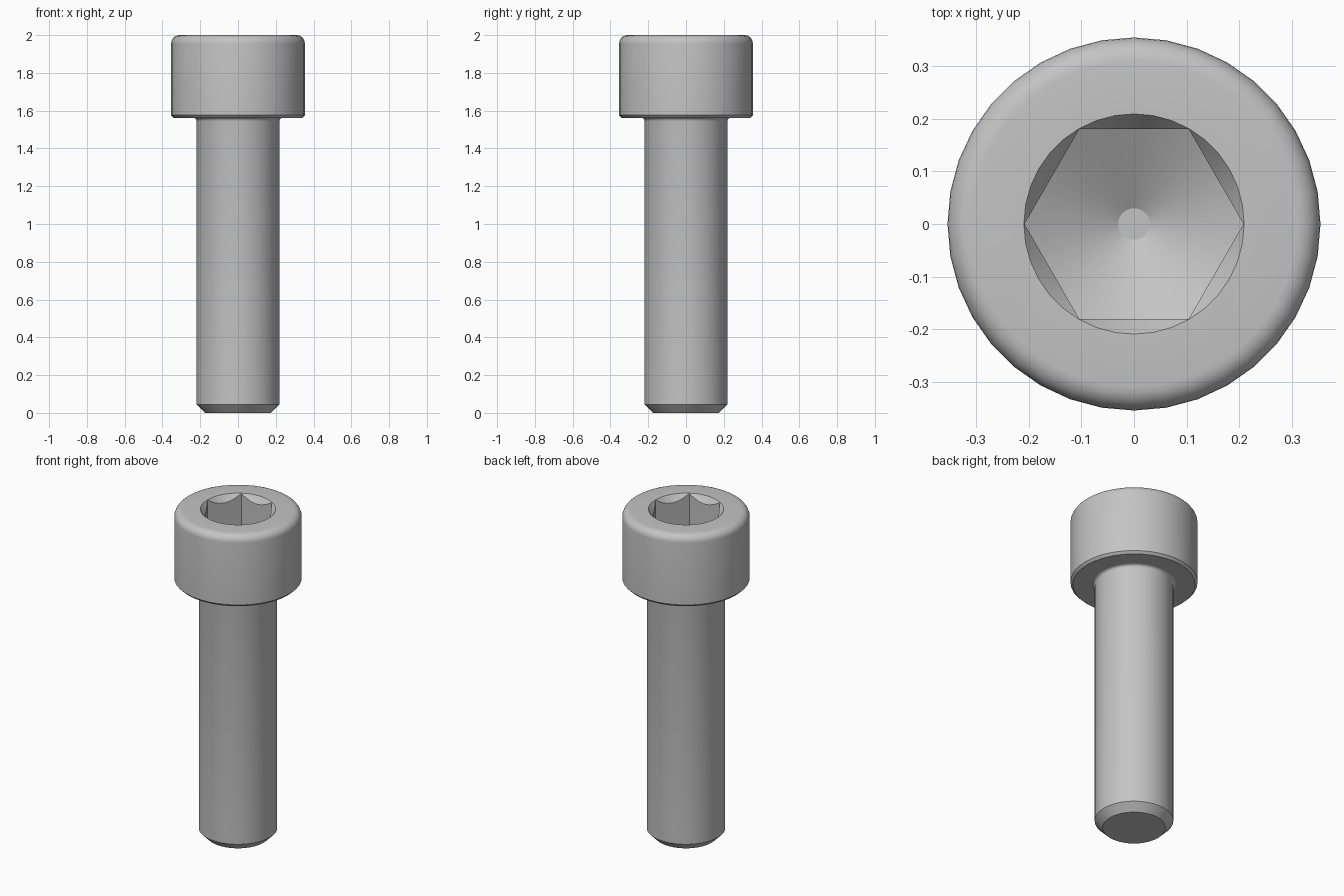
import bpy
import bmesh
from math import sin, cos, pi, radians

SEGMENTS = 36
SHANK_R, COLLAR_R, HEAD_R = 0.219, 0.236, 0.354
HEAD_BASE, HEAD_TOP = 1.562, 2.0
RIM_R, HEX_APOTHEM = 0.209, 0.18

cube = bpy.data.objects.get("Cube")
if cube:
    bpy.data.objects.remove(cube, do_unlink=True)

steel = bpy.data.materials.new("grey steel")
steel.use_nodes = True
colour = (0.55, 0.55, 0.55, 1.0)
steel.diffuse_color = colour
steel.node_tree.nodes["Principled BSDF"].inputs["Base Color"].default_value = colour


def arc(r, z, radius, start, end, steps):
    """Profile points of a rounded corner centred on (r, z)."""
    angles = [radians(start + (end - start) * i / steps) for i in range(steps + 1)]
    return [(r + radius * cos(a), z + radius * sin(a)) for a in angles]


def circle(r, z):
    """Ring of equal radius and height."""
    return lambda angle: (r, z)


def hexagon(height):
    """Six-sided ring, whose height depends on the distance from the axis."""
    def ring(angle):
        off_flat = angle % (pi / 3) - pi / 6
        r = HEX_APOTHEM / cos(off_flat)
        return r, height(r)
    return ring


def skin(name, rings, cap_start=False, cap_end=False):
    """Join successive rings around the z axis into one surface."""
    bm = bmesh.new()
    loops = []
    for ring in rings:
        loop = []
        for i in range(SEGMENTS):
            a = 2 * pi * i / SEGMENTS
            r, z = ring(a)
            loop.append(bm.verts.new((r * cos(a), r * sin(a), z)))
        loops.append(loop)
    for low, high in zip(loops, loops[1:]):
        for i in range(SEGMENTS):
            j = (i + 1) % SEGMENTS
            bm.faces.new((low[i], low[j], high[j], high[i]))
    if cap_start:
        bm.faces.new(loops[0][::-1])
    if cap_end:
        bm.faces.new(loops[-1])
    mesh = bpy.data.meshes.new(name)
    bm.to_mesh(mesh)
    bm.free()
    mesh.materials.append(steel)
    obj = bpy.data.objects.new(name, mesh)
    bpy.context.collection.objects.link(obj)
    bpy.ops.object.select_all(action='DESELECT')
    obj.select_set(True)
    bpy.context.view_layer.objects.active = obj
    bpy.ops.object.shade_smooth_by_angle(angle=radians(30))
    return obj


# Shank: chamfered tip, straight body, fillet under the head
fillet = COLLAR_R - SHANK_R
shank = [(0.175, 0), (SHANK_R, 0.045)]
shank += arc(COLLAR_R, HEAD_BASE - fillet, fillet, 180, 90, 4)
skin("shank", [circle(r, z) for r, z in shank], cap_start=True)

# Head: flat underside, small lower chamfer, rounded upper edge
edge = 0.045
head = [(COLLAR_R, HEAD_BASE), (HEAD_R - 0.014, HEAD_BASE), (HEAD_R, HEAD_BASE + 0.014)]
head += arc(HEAD_R - edge, HEAD_TOP - edge, edge, 0, 90, 6)
head += [(RIM_R, HEAD_TOP)]
rings = [circle(r, z) for r, z in head]

# Hex socket: conical lead-in, flat walls, drilled conical floor
floor_z = 1.665
rings.append(hexagon(lambda r: HEAD_TOP - 1.35 * (RIM_R - r)))
rings.append(hexagon(lambda r: floor_z + 0.577 * r))
rings.append(circle(0.03, floor_z + 0.577 * 0.03))
skin("socket_head", rings, cap_end=True)
